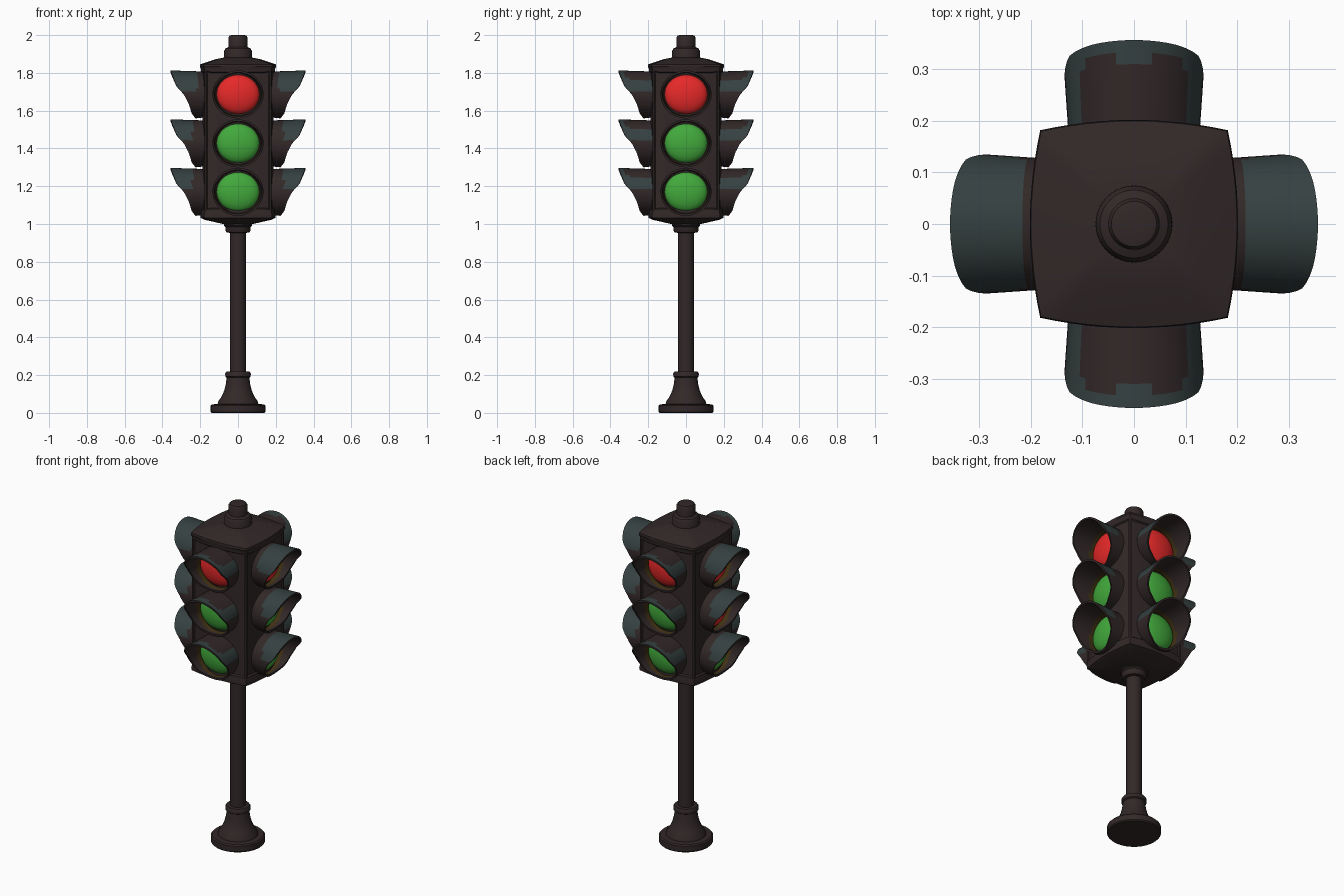
import bpy, bmesh, math
from mathutils import Matrix

if "Cube" in bpy.data.objects:
    bpy.data.objects.remove(bpy.data.objects["Cube"])


def material(name, rgb):
    m = bpy.data.materials.new(name)
    m.diffuse_color = (*rgb, 1)
    m.use_nodes = True
    m.node_tree.nodes["Principled BSDF"].inputs["Base Color"].default_value = m.diffuse_color
    return m


BROWN = material("dark brown", (0.032, 0.021, 0.021))
TEAL = material("dark teal", (0.036, 0.052, 0.052))
AMBER = material("dark amber", (0.05, 0.03, 0.006))
RED = material("signal red", (0.80, 0.022, 0.022))
GREEN = material("signal green", (0.055, 0.40, 0.045))


def finish(name, bm, mats, angle=35):
    bmesh.ops.recalc_face_normals(bm, faces=bm.faces)
    me = bpy.data.meshes.new(name)
    bm.to_mesh(me)
    bm.free()
    for m in mats:
        me.materials.append(m)
    ob = bpy.data.objects.new(name, me)
    bpy.context.collection.objects.link(ob)
    bpy.ops.object.select_all(action='DESELECT')
    ob.select_set(True)
    bpy.context.view_layer.objects.active = ob
    bpy.ops.object.shade_smooth_by_angle(angle=math.radians(angle))
    return ob


def loft(bm, rings, cap=True):
    """Skin closed rings of points; returns the rows of faces."""
    vs = [[bm.verts.new(p) for p in r] for r in rings]
    n = len(vs[0])
    rows = [[bm.faces.new((a[i], a[(i + 1) % n], b[(i + 1) % n], b[i]))
             for i in range(n)] for a, b in zip(vs, vs[1:])]
    if cap:
        bm.faces.new(vs[0][::-1])
        bm.faces.new(vs[-1])
    return rows


def lathe(name, profile, mat, n=40, matrix=None):
    bm = bmesh.new()
    loft(bm, [[(r * math.cos(2 * math.pi * i / n), r * math.sin(2 * math.pi * i / n), z)
               for i in range(n)] for r, z in profile])
    if matrix:
        bm.transform(matrix)
    return finish(name, bm, [mat])


# base, pole and collar
lathe("base", [(0.14, 0), (0.145, 0.006), (0.145, 0.038), (0.138, 0.045), (0.108, 0.047),
               (0.105, 0.06), (0.088, 0.085), (0.074, 0.115), (0.065, 0.15), (0.06, 0.187),
               (0.067, 0.192), (0.068, 0.208), (0.062, 0.218), (0.042, 0.219)], BROWN)
lathe("pole", [(0.042, 0.2), (0.042, 0.97)], BROWN)
lathe("collar", [(0.042, 0.953), (0.06, 0.955), (0.066, 0.965), (0.067, 0.985),
                 (0.075, 0.992), (0.075, 1.02)], BROWN)
# finial on the roof
lathe("finial", [(0.075, 1.86), (0.074, 1.915), (0.066, 1.93), (0.05, 1.937),
                 (0.05, 1.988), (0.044, 1.998), (0.035, 2.0)], BROWN)

# housing: bulged square section, recessed panel on each side
SEG = 12


def bulged_square(c, m, z):
    pts = []
    for k in range(4):
        rot = Matrix.Rotation(k * math.pi / 2, 3, 'Z')
        for i in range(SEG):
            t = -1 + 2 * i / SEG
            p = rot @ Matrix.Identity(3).col[0] * 0
            p.x, p.y = c * t, -(c + (m - c) * (1 - t * t))
            pts.append((*(rot @ p).xy, z))
    return pts


bm = bmesh.new()
rows = loft(bm, [bulged_square(c, m, z) for c, m, z in (
    (0.06, 0.07, 0.998), (0.16, 0.175, 1.022), (0.178, 0.198, 1.032), (0.18, 0.2, 1.05),
    (0.176, 0.196, 1.065), (0.176, 0.196, 1.82), (0.182, 0.202, 1.833), (0.18, 0.2, 1.845),
    (0.11, 0.12, 1.872), (0.06, 0.07, 1.882))])
bmesh.ops.recalc_face_normals(bm, faces=bm.faces)
for k in range(4):
    panel = rows[4][k * SEG:(k + 1) * SEG]
    bmesh.ops.inset_region(bm, faces=panel, thickness=0.014, depth=0)
    bmesh.ops.inset_region(bm, faces=panel, thickness=0.006, depth=-0.008)
finish("housing", bm, [BROWN])

# visor reach by height on the tube (-1 bottom, 1 top)
REACH = [(-1, 0.225), (-0.8, 0.245), (-0.4, 0.26), (0, 0.287), (0.35, 0.325), (0.8, 0.348), (1, 0.357)]


def reach(h):
    for (a, u), (b, v) in zip(REACH, REACH[1:]):
        if h <= b:
            return u + (v - u) * (h - a) / (b - a)
    return REACH[-1][1]


def visor(name, matrix, side, row):
    n, start, steps = 48, 0.17, 8
    bm = bmesh.new()

    def ring(f, wall):
        pts = []
        for i in range(n):
            a = 2 * math.pi * i / n
            h = max(-1, min(1, math.sin(a)))
            rx, rz = 0.127 + 0.008 * f - wall, 0.121 + 0.006 * f - wall
            pts.append((rx * math.cos(a), -(start + (reach(h) - start) * f), rz * h))
        return pts
    fs = [i / steps for i in range(steps + 1)]
    rows = loft(bm, [ring(f, 0) for f in fs] + [ring(f, 0.011) for f in fs[::-1]], cap=False)
    # weathered outside and amber glow inside
    for j, faces in enumerate(rows):
        for f in faces:
            c = f.calc_center_median()
            if j < steps:
                if side % 2:
                    teal = c.z > 0.02 and -c.y > (0.215 if row == 0 else 0.24)
                else:
                    teal = c.z > 0.02 and (-c.y > 0.32 or abs(c.x) > 0.1)
                f.material_index = 1 if teal else 0
            elif j > steps and -c.y < 0.215:
                f.material_index = 2
    bm.transform(matrix)
    finish(name, bm, [BROWN, TEAL, AMBER], 50)


# lenses and visors: three per side, side 0 front, 1 right, 2 back, 3 left
NAMES = ("front", "right", "back", "left")
dome = [(math.cos(i * math.pi / 20), math.sin(i * math.pi / 20)) for i in range(10)] + [(0.03, 1)]
for side in range(4):
    spin = Matrix.Rotation(side * math.pi / 2, 4, 'Z')
    for row, z in enumerate((1.686, 1.427, 1.17)):
        place = spin @ Matrix.Translation((0, 0, z))
        tag = f"{NAMES[side]}_{row + 1}"
        visor("visor_" + tag, place, side, row)
        red = row == 0 or (side == 3 and row == 1)
        lens = (place @ Matrix.Translation((0, -0.183, 0)) @ Matrix.Rotation(math.pi / 2, 4, 'X')
                @ Matrix.Diagonal((0.113, 0.104, 0.045, 1)))
        lathe("lens_" + tag, dome, RED if red else GREEN, 40, lens)
